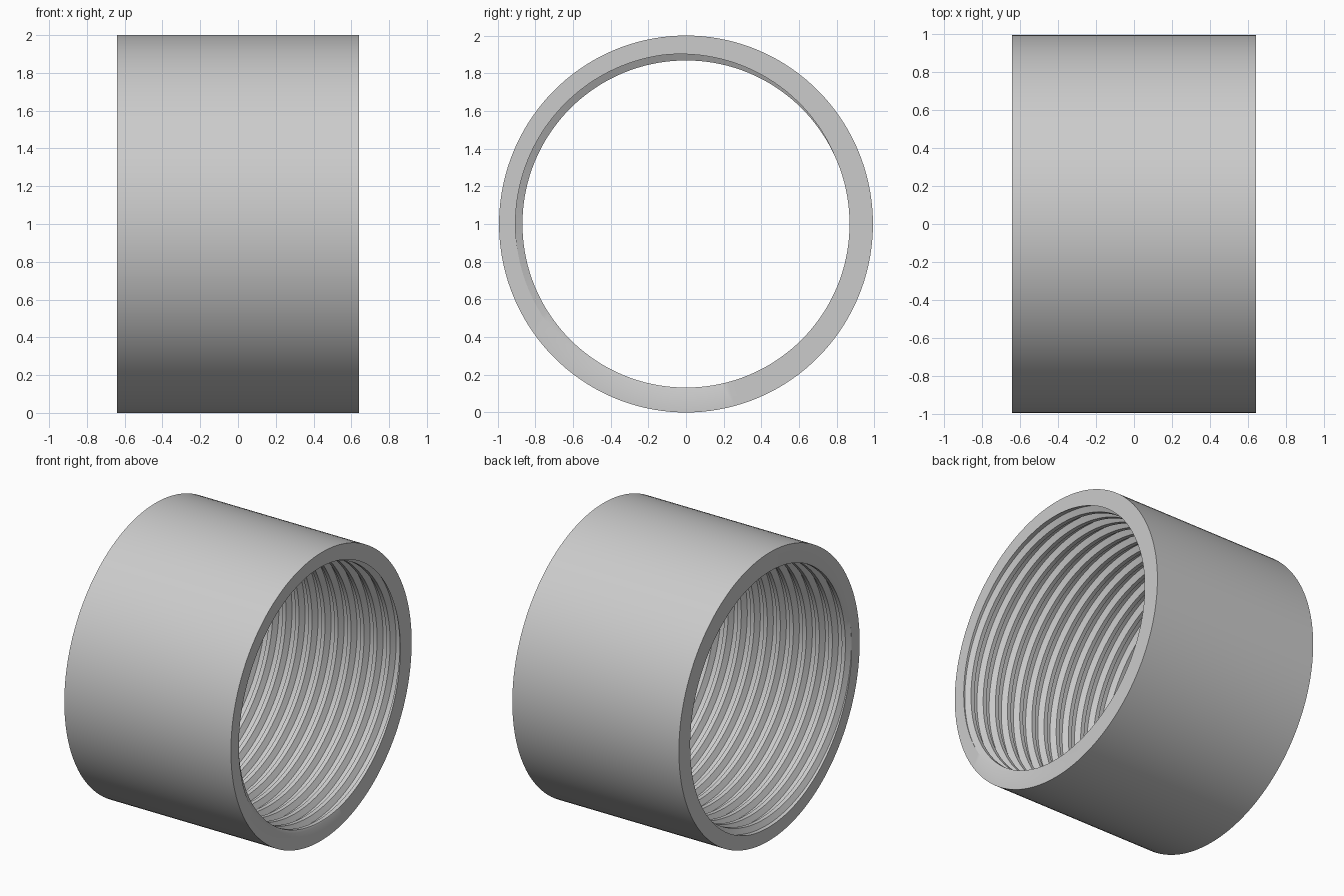
import bpy, bmesh, math

cube = bpy.data.objects.get("Cube")
if cube:
    bpy.data.objects.remove(cube)

HALF = 0.64          # half length along x
OUTER_Y, OUTER_Z = 0.992, 1.0
CREST, ROOT = 0.868, 0.905
PITCH = 0.1
STEPS = 144
# thread breakpoints within one pitch, measured from the middle of a crest
BREAKS = [-0.14, 0.14, 0.34, 0.66]
# a crest is centred on the +x rim at this angle
PHASE = HALF / PITCH - 335 / 360


def thread_radius(u):
    """Trapezoid thread: flat crest, sloped flank, flat root."""
    d = abs((u + 0.5) % 1.0 - 0.5)
    t = min(max((d - 0.14) / 0.2, 0), 1)
    return CREST + (ROOT - CREST) * t


def section(angle):
    """Closed wall section at one angle, as (x, y, z) points."""
    turn = angle / math.tau + PHASE
    c, s = math.cos(angle), math.sin(angle)
    points = [(x, OUTER_Y * c, 1 + OUTER_Z * s) for x in (HALF, -HALF)]
    # inner thread, clipped at both rims
    count = math.ceil(2 * HALF / PITCH) + 3
    for k in range(-count, count):
        for b in BREAKS:
            x = max(-HALF, min(HALF, (turn + k + b - round(PHASE)) * PITCH))
            r = thread_radius(x / PITCH - turn)
            points.append((x, r * c, 1 + r * s))
    return points


# Sweep the section round the axis, then weld the seam and clipped points
bm = bmesh.new()
rings = [[bm.verts.new(p) for p in section(math.tau * i / STEPS)]
         for i in range(STEPS + 1)]
for a, b in zip(rings, rings[1:]):
    n = len(a)
    for j in range(n):
        k = (j + 1) % n
        if (a[j].co - a[k].co).length + (b[j].co - b[k].co).length > 1e-5:
            bm.faces.new((a[j], a[k], b[k], b[j]))
bmesh.ops.remove_doubles(bm, verts=bm.verts, dist=1e-5)
loose = [v for v in bm.verts if not v.link_faces]
bmesh.ops.delete(bm, geom=loose, context='VERTS')
bmesh.ops.recalc_face_normals(bm, faces=bm.faces)

mesh = bpy.data.meshes.new("threaded_sleeve")
bm.to_mesh(mesh)
bm.free()
sleeve = bpy.data.objects.new("threaded_sleeve", mesh)
bpy.context.collection.objects.link(sleeve)

# Plain grey metal
grey = bpy.data.materials.new("light_grey")
grey.use_nodes = True
color = (0.6, 0.6, 0.6, 1)
grey.diffuse_color = color
grey.node_tree.nodes["Principled BSDF"].inputs["Base Color"].default_value = color
mesh.materials.append(grey)

bpy.ops.object.select_all(action='DESELECT')
sleeve.select_set(True)
bpy.context.view_layer.objects.active = sleeve
bpy.ops.object.shade_smooth_by_angle(angle=math.radians(30))
